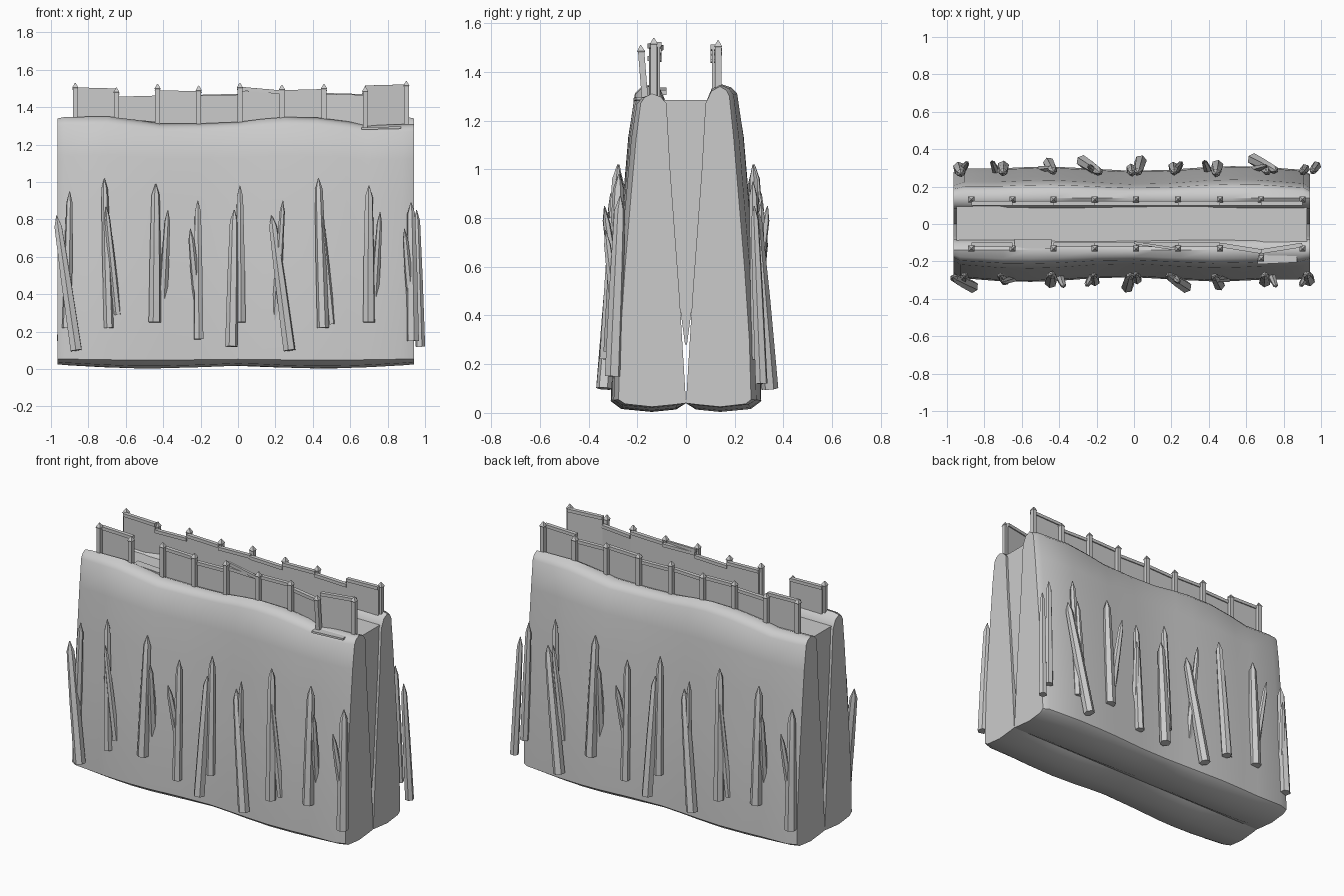
import bpy, bmesh, math
from mathutils import Vector


def make(name, bm, smooth=True, angle=35):
    bmesh.ops.recalc_face_normals(bm, faces=bm.faces)
    me = bpy.data.meshes.new(name)
    bm.to_mesh(me)
    bm.free()
    ob = bpy.data.objects.new(name, me)
    bpy.context.collection.objects.link(ob)
    if smooth:
        bpy.ops.object.select_all(action='DESELECT')
        ob.select_set(True)
        bpy.context.view_layer.objects.active = ob
        bpy.ops.object.shade_smooth_by_angle(angle=math.radians(angle))
    return ob


def loft(bm, rings, cap_end=True):
    vs = [[bm.verts.new(p) for p in r] for r in rings]
    n = len(vs[0])
    for a, b in zip(vs, vs[1:]):
        for i in range(n):
            bm.faces.new((a[i], a[(i + 1) % n], b[(i + 1) % n], b[i]))
    bm.faces.new(vs[0])
    if cap_end:
        bm.faces.new(vs[-1])
    return vs


# earth wall: outer-distance / height profile lofted along x
# (y, z, outward weight, top weight, bottom weight)
PROFILE = [(0.0, 0.04, 0, 0, 0), (0.04, 0.02, 0, 0, 1), (0.14, 0.01, 0, 0, 1),
           (0.26, 0.022, 0.5, 0, 1), (0.297, 0.05, 1, 0, 0.3), (0.29, 0.3, 1, 0, 0),
           (0.27, 0.6, 1, 0, 0), (0.245, 0.9, 1, 0, 0), (0.225, 1.13, 1, 0.4, 0),
           (0.202, 1.285, 0.8, 1, 0), (0.18, 1.31, 0.5, 1, 0), (0.14, 1.325, 0, 1, 0),
           (0.105, 1.31, 0, 0.8, 0), (0.08, 1.27, 0, 0, 0), (0.065, 1.0, 0, 0, 0),
           (0.028, 0.5, 0, 0, 0)]
# (x, outward, top, bottom)
STATIONS = [(-0.965, -0.03, 0.015, 0.015), (-0.93, -0.008, 0.022, 0.012),
            (-0.7, 0.01, 0.026, 0), (-0.55, 0.012, 0.008, -0.006), (-0.42, 0.008, -0.012, -0.006),
            (-0.2, -0.008, -0.012, 0), (0, -0.012, -0.004, 0.008), (0.13, -0.005, 0.012, 0.004),
            (0.25, 0.002, 0.022, -0.002), (0.42, 0.01, 0.02, -0.006), (0.58, 0.006, 0, -0.004),
            (0.7, 0, -0.022, 0), (0.88, 0, -0.016, 0.01), (0.94, -0.02, -0.014, 0.015)]


def wall(name, s):
    bm = bmesh.new()
    rings = [[(-s * x, s * (y + wy * dy), z + wt * dt + wb * db)
              for y, z, wy, wt, wb in PROFILE] for x, dy, dt, db in STATIONS]
    if s > 0:   # back wall is turned round, shifted to share the same ends
        rings = [[(x - 0.025, y, z) for x, y, z in r] for r in rings]
    loft(bm, rings)
    return make(name, bm, angle=45)


wall("front_wall", -1)
wall("back_wall", 1)

# walkway core between the walls, tapering with the gap
bm = bmesh.new()
core = [(0.004, 0.28), (0.1, 1.0), (0.11, 1.285), (-0.11, 1.285), (-0.1, 1.0), (-0.004, 0.28)]
loft(bm, [[(x, y, z) for y, z in core] for x in (-0.95, 0.925)])
make("walkway_core", bm, smooth=False)


def stake(bm, top, bot, r):
    top, bot = Vector(top), Vector(bot)
    q = (top - bot).to_track_quat('Z', 'Y')
    L = (top - bot).length
    rings = []
    for z, k in ((0, 1), (L * 0.5, 0.88), (L - 0.06, 0.66), (L, 0.08)):
        rings.append([bot + q @ Vector((r * k * math.cos(i * math.tau / 6 + 0.4),
                                        r * k * math.sin(i * math.tau / 6 + 0.4), z))
                      for i in range(6)])
    loft(bm, rings)


# stakes: top x, top depth, top z, bottom x, bottom depth, bottom z, radius
STAKES = [(-0.715, .275, 1.02, -0.69, .302, .22, .027), (-0.705, .31, .87, -0.645, .29, .29, .022),
          (-0.44, .27, .99, -0.445, .31, .25, .034), (-0.375, .335, .85, -0.40, .27, .38, .024),
          (-0.255, .33, .75, -0.215, .27, .35, .024), (-0.215, .275, .9, -0.21, .305, .16, .028),
          (0.01, .27, .98, 0.015, .295, .25, .028), (-0.02, .275, .85, -0.035, .335, .12, .034),
          (0.18, .275, .82, 0.275, .335, .1, .034), (0.24, .31, .9, 0.20, .27, .26, .022),
          (0.43, .28, 1.02, 0.455, .325, .22, .032), (0.44, .30, .86, 0.5, .29, .24, .022),
          (0.70, .275, .98, 0.70, .305, .25, .034), (0.76, .335, .84, 0.73, .26, .36, .022),
          (0.925, .27, .89, 0.935, .30, .15, .034), (0.89, .33, .75, 0.925, .28, .35, .022),
          (-0.90, .275, .95, -0.915, .295, .22, .026)]
FRONT_EXTRA = [(-0.97, .285, .82, -0.865, .335, .1, .034)]
BACK_EXTRA = [(-0.76, .285, .85, -0.64, .345, .1, .034), (-0.955, .28, .85, -0.975, .31, .12, .026)]
for name, s, extra in (("front_stakes", -1, FRONT_EXTRA), ("back_stakes", 1, BACK_EXTRA)):
    bm = bmesh.new()
    for tx, ty, tz, bx, by, bz, r in STAKES + extra:
        stake(bm, (-s * tx, s * ty, tz), (-s * bx, s * by, bz), r)
    make(name, bm, angle=50)


def board(bm, a, b, za, zb, za2, zb2, t):
    """Upright board from plan point a to b; z range za..za2 at a, zb..zb2 at b."""
    d = (Vector(b) - Vector(a)).normalized()
    n = Vector((-d.y, d.x)) * t / 2
    rings = []
    for p, lo, hi in ((a, za, za2), (b, zb, zb2)):
        p = Vector(p)
        rings.append([(*(p + n), lo), (*(p - n), lo), (*(p - n), hi), (*(p + n), hi)])
    loft(bm, rings)


def post(bm, x, y, top, lean):
    w = 0.013
    rings = []
    for z, k in ((1.27, 1), (top - 0.03, 1), (top - 0.025, 1.25), (top, 0.15)):
        c = y + lean * (z - 1.27)
        rings.append([(x + i * w * k, c + j * w * k, z)
                      for i, j in ((-1, -1), (1, -1), (1, 1), (-1, 1))])
    loft(bm, rings)


# fences: post x, y, top z, panel height to next post
XS = [-0.87, -0.65, -0.43, -0.21, 0.01, 0.235, 0.46, 0.68, 0.9]
TOPS = [1.53, 1.505, 1.525, 1.515, 1.53, 1.52, 1.525, 1.51, 1.54]
FRONT_H = [1.5, 0, 1.485, 1.455, 1.48, 1.485, 1.465, 1.51]
BACK_H = [1.495, 1.45, 1.48, 1.46, 1.46, 1.48, 1.47, 1.5]
for side, s, hs in (("front", -1, FRONT_H), ("back", 1, BACK_H)):
    bp, bb, br = bmesh.new(), bmesh.new(), bmesh.new()
    ys = [s * 0.12] * 9
    if s < 0:
        ys[7] = -0.155   # post knocked outward
    for i, x in enumerate(XS):
        post(bp, x, ys[i] + s * 0.012, TOPS[i] - (0.01 if s > 0 else 0),
             -0.08 if i == 7 and s < 0 else 0)
    for i, h in enumerate(hs):
        if not h:
            continue
        a, b = (XS[i], ys[i] - s * 0.008), (XS[i + 1], ys[i + 1] - s * 0.008)
        e = 0.006 if i % 2 else -0.006
        board(bb, a, b, 1.27, 1.27, h, h + e, 0.01)
        board(br, a, b, h - 0.014, h + e - 0.014, h + 0.006, h + e + 0.006, 0.024)
    make(side + "_fence_posts", bp, smooth=False)
    make(side + "_fence_panels", bb, smooth=False)
    make(side + "_fence_rails", br, smooth=False)

# fallen boards lying on the wall top
bm = bmesh.new()
board(bm, (-0.64, -0.105), (-0.44, -0.105), 1.315, 1.305, 1.335, 1.325, 0.05)
board(bm, (0.66, -0.185), (0.87, -0.175), 1.28, 1.285, 1.292, 1.297, 0.06)
board(bm, (0.0, -0.10), (0.23, -0.135), 1.49, 1.47, 1.51, 1.49, 0.014)
make("fallen_boards", bm, smooth=False)
